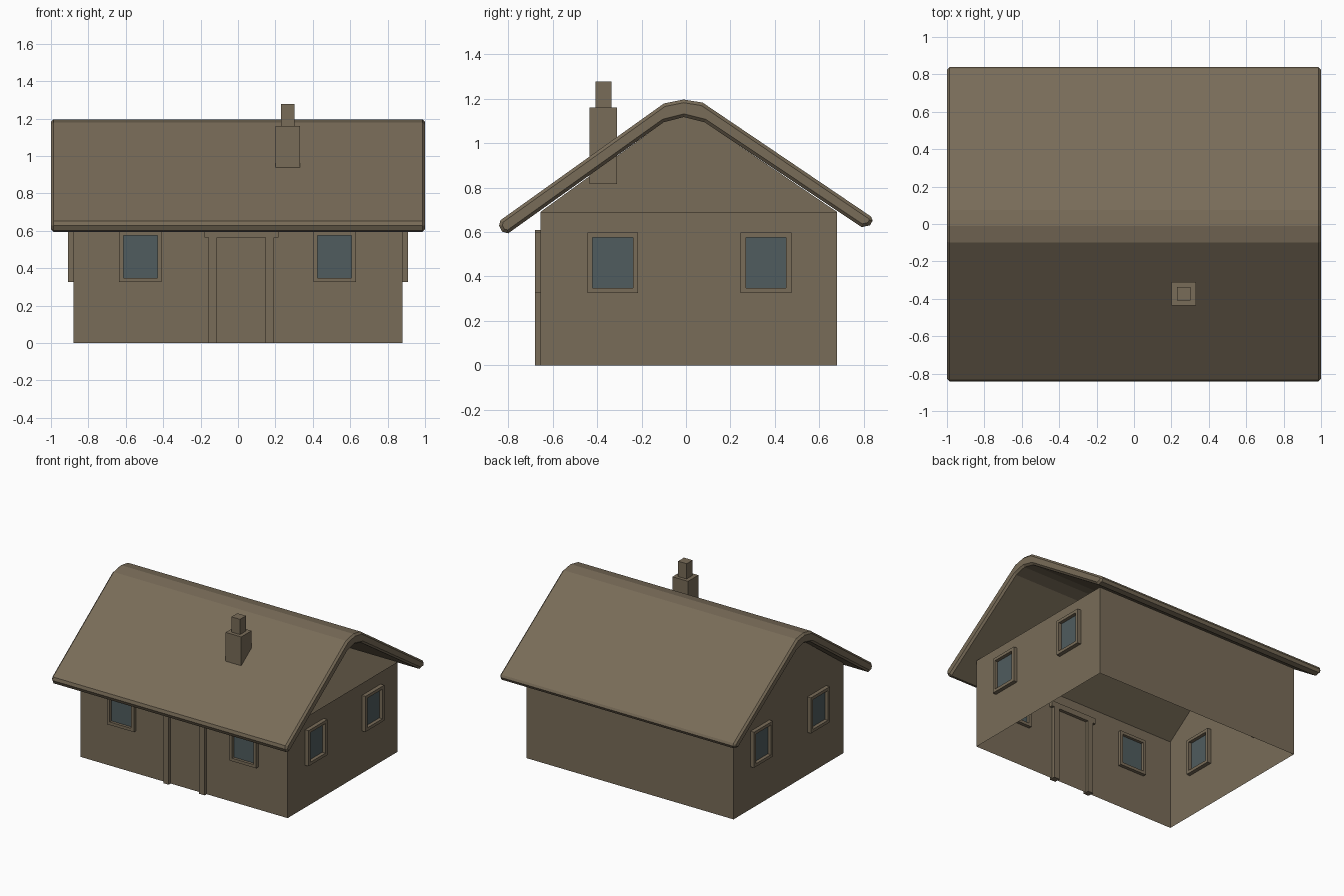
import bpy, bmesh
from mathutils import Vector

if "Cube" in bpy.data.objects:
    bpy.data.objects.remove(bpy.data.objects["Cube"])


def material(name, rgb):
    m = bpy.data.materials.new(name)
    m.diffuse_color = (*rgb, 1)
    m.use_nodes = True
    m.node_tree.nodes["Principled BSDF"].inputs["Base Color"].default_value = m.diffuse_color
    return m


BROWN = material("weathered brown", (0.190, 0.150, 0.098))
GLASS = material("dark blue glass", (0.080, 0.107, 0.112))


def finish(name, bm, mat):
    me = bpy.data.meshes.new(name)
    bm.to_mesh(me)
    bm.free()
    me.materials.append(mat)
    ob = bpy.data.objects.new(name, me)
    bpy.context.collection.objects.link(ob)
    return ob


def add_box(bm, lo, hi):
    lo, hi = Vector(lo), Vector(hi)
    for v in bmesh.ops.create_cube(bm, size=1)["verts"]:
        v.co = Vector((lo[i] + (v.co[i] + 0.5) * (hi[i] - lo[i]) for i in range(3)))


def boxes(name, pairs, mat=BROWN):
    bm = bmesh.new()
    for lo, hi in pairs:
        add_box(bm, lo, hi)
    return finish(name, bm, mat)


X, Y0, Y1, TOP = 0.88, -0.655, 0.68, 0.69

# walls: open shell without floor, gable only on the left end
bm = bmesh.new()
gable = [(Y1, TOP), (0.083, 1.095), (-0.01, 1.118), (-0.10, 1.095), (Y0, TOP)]


def face(pts):
    bm.faces.new([bm.verts.new(p) for p in pts])


face([(-X, Y0, 0), (X, Y0, 0), (X, Y0, TOP), (-X, Y0, TOP)])
face([(X, Y1, 0), (-X, Y1, 0), (-X, Y1, TOP), (X, Y1, TOP)])
face([(X, Y0, 0), (X, Y1, 0), (X, Y1, TOP), (X, Y0, TOP)])
face([(-X, Y1, 0), (-X, Y0, 0)] + [(-X, y, z) for y, z in reversed(gable)])
bmesh.ops.remove_doubles(bm, verts=bm.verts, dist=0.0001)
finish("walls", bm, BROWN)

# thick bent roof with rounded eaves and softened ends
profile = [(-0.80, 0.594), (-0.828, 0.602), (-0.841, 0.628), (-0.835, 0.653),
           (-0.10, 1.178), (-0.01, 1.196), (0.075, 1.182),
           (0.832, 0.670), (0.84, 0.652), (0.828, 0.630), (0.79, 0.622),
           (0.083, 1.094), (-0.01, 1.117), (-0.10, 1.094)]
bm = bmesh.new()
start = bm.faces.new([bm.verts.new((-1, y, z)) for y, z in profile])
ext = bmesh.ops.extrude_face_region(bm, geom=[start], use_keep_orig=True)
for g in ext["geom"]:
    if isinstance(g, bmesh.types.BMVert):
        g.co.x = 1
bmesh.ops.recalc_face_normals(bm, faces=bm.faces)
ends = [e for e in bm.edges if abs(e.verts[0].co.x - e.verts[1].co.x) < 0.001]
bmesh.ops.bevel(bm, geom=ends, offset=0.014, segments=1, affect='EDGES')
finish("roof", bm, BROWN)

# chimney stack and pot
boxes("chimney", [((0.20, -0.435, 0.815), (0.332, -0.31, 1.16)),
                  ((0.23, -0.408, 1.16), (0.303, -0.336, 1.277))])


# windows: ring frame through the wall and a thin pane
def window(name, centre, on_side):
    w, b, z0, z1 = 0.114, 0.023, 0.325, 0.598
    d = 0.03 if on_side else 0.025

    def box(u0, u1, za, zb, depth):
        if on_side:
            return ((centre[0] - depth, centre[1] + u0, za),
                    (centre[0] + depth, centre[1] + u1, zb))
        return ((centre[0] + u0, centre[1] - depth, za),
                (centre[0] + u1, centre[1] + depth, zb))

    boxes(name + "_frame", [box(-w, b - w, z0, z1, d), box(w - b, w, z0, z1, d),
                            box(b - w, w - b, z0, z0 + b, d),
                            box(b - w, w - b, z1 - b, z1, d)])
    boxes(name + "_pane", [box(b - w, w - b, z0 + b, z1 - b, 0.004)], GLASS)


for i, x in enumerate((-0.522, 0.517)):
    window(f"front_window_{i}", (x, Y0), False)
for side in (-1, 1):
    for i, y in enumerate((-0.33, 0.36)):
        window(f"side_window_{side}_{i}", (side * X, y), True)

# door frame: two posts and a lintel
f, k = Y0 - 0.024, Y0 + 0.024
boxes("door_frame", [((-0.157, f, 0), (-0.113, k, 0.565)),
                     ((0.146, f, 0), (0.193, k, 0.565)),
                     ((-0.18, f, 0.565), (0.216, k, 0.608))])
